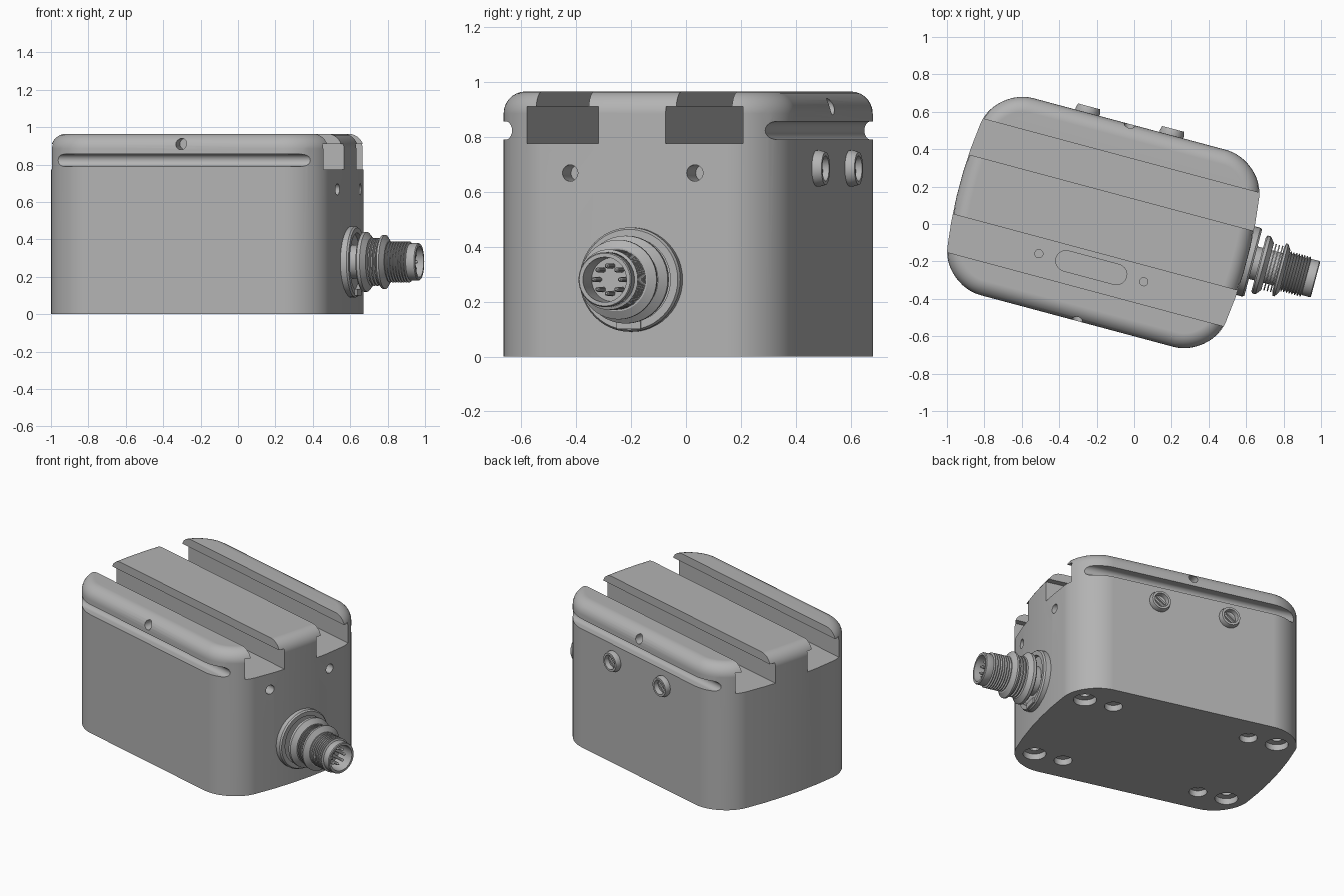
import bpy, bmesh, math
from math import sin, cos, pi, radians
from mathutils import Matrix, Vector

cube = bpy.data.objects.get("Cube")
if cube:
    bpy.data.objects.remove(cube, do_unlink=True)

# The whole unit is turned about the vertical axis
PLACE = Matrix.Translation((-0.164, 0.008, 0)) @ Matrix.Rotation(radians(-15), 4, 'Z')
X, Y, Z = Vector((1, 0, 0)), Vector((0, 1, 0)), Vector((0, 0, 1))

grey = bpy.data.materials.new("plain grey")
grey.use_nodes = True
grey.diffuse_color = (0.45, 0.45, 0.45, 1)
grey.node_tree.nodes["Principled BSDF"].inputs["Base Color"].default_value = grey.diffuse_color


def finish(name, bm):
    bmesh.ops.remove_doubles(bm, verts=bm.verts, dist=1e-5)
    bmesh.ops.recalc_face_normals(bm, faces=bm.faces)
    mesh = bpy.data.meshes.new(name)
    bm.to_mesh(mesh)
    bm.free()
    mesh.materials.append(grey)
    obj = bpy.data.objects.new(name, mesh)
    obj.matrix_world = PLACE
    bpy.context.collection.objects.link(obj)
    return obj


def lathe(name, profile, pos, axis, seg=32):
    """Closed solid turned from (radius, height) points along an axis."""
    m = Matrix.Translation(pos) @ Z.rotation_difference(axis).to_matrix().to_4x4()
    bm = bmesh.new()
    rings = [[bm.verts.new(m @ Vector((r * cos(2 * pi * i / seg), r * sin(2 * pi * i / seg), h)))
              for i in range(seg)] for r, h in profile if r > 0]
    for a, b in zip(rings, rings[1:]):
        for i in range(seg):
            j = (i + 1) % seg
            bm.faces.new((a[i], a[j], b[j], b[i]))
    bm.faces.new(rings[0])
    bm.faces.new(rings[-1])
    return finish(name, bm)


def prism(name, points, vec):
    """Extrude a closed outline of 3D points along a vector."""
    bm = bmesh.new()
    face = bm.faces.new([bm.verts.new(p) for p in points])
    out = bmesh.ops.extrude_face_region(bm, geom=[face])
    bmesh.ops.translate(bm, vec=vec, verts=[v for v in out["geom"] if isinstance(v, bmesh.types.BMVert)])
    return finish(name, bm)


def capsule(half, r, n=10):
    """Outline of a slot with round ends."""
    return [(s * (half + r * cos(t)), s * r * sin(t))
            for s in (1, -1) for t in [-pi / 2 + pi * i / n for i in range(n + 1)]]


def cut(body, tool):
    mod = body.modifiers.new("cut", 'BOOLEAN')
    mod.operation, mod.solver, mod.object = 'DIFFERENCE', 'EXACT', tool
    bpy.context.view_layer.objects.active = body
    bpy.ops.object.modifier_apply(modifier=mod.name)
    bpy.data.objects.remove(tool, do_unlink=True)


def smooth(obj, angle=30):
    bpy.ops.object.select_all(action='DESELECT')
    obj.select_set(True)
    bpy.context.view_layer.objects.active = obj
    bpy.ops.object.shade_smooth_by_angle(angle=radians(angle))


# Housing: rounded rectangle with gently bowed ends and a rounded top rim
HL, HW, R, H = 0.735, 0.545, 0.2, 0.965
outline = []
for k, (sx, sy) in enumerate(((1, 1), (-1, 1), (-1, -1), (1, -1))):
    for i in range(13):
        t = pi / 2 * (k + i / 12)
        outline.append((sx * (HL - R) + R * cos(t), sy * (HW - R) + R * sin(t)))
    if k in (1, 3):
        outline += [(sx * HL, sy * (HW - R) * f) for f in (0.6, 0.2, -0.2, -0.6)]
outline = [(x * (1 + 0.06 / HL * (1 - (y / HW) ** 2)), y, 0) for x, y in outline]
body = prism("housing", outline, Z * H)
bm = bmesh.new()
bm.from_mesh(body.data)
rim = [e for e in bm.edges if all(v.co.z > H - 0.01 for v in e.verts)]
bmesh.ops.bevel(bm, geom=rim, offset=0.08, segments=7, profile=0.5, affect='EDGES')
bm.to_mesh(body.data)
bm.free()

# Two T-slots through the top and a round-bottomed groove along each long side
tee = [(-0.14, 0.775), (0.14, 0.775), (0.14, 0.91), (0.102, 0.91),
       (0.102, 1.1), (-0.102, 1.1), (-0.102, 0.91), (-0.14, 0.91)]
for s in (1, -1):
    cut(body, prism("slot_cutter", [(-1, s * 0.267 + y, z) for y, z in tee], X * 2))
    cut(body, prism("groove_cutter", [(-1, s * 0.58 + y, 0.823 + z) for y, z in capsule(0.07, 0.033)], X * 2))
    # Rail hole and end hole
    cut(body, lathe("hole_cutter", [(0.03, -0.09), (0.03, 0.1)], (0, s * 0.545, 0.91), Y * s, 20))
    cut(body, lathe("hole_cutter", [(0.03, -0.12), (0.03, 0.1)], (0.78, s * 0.235, 0.668), X, 20))

# Pocket with two pin holes in the floor of the front slot
cut(body, prism("pocket_cutter", [(x, -0.25 + y, 0.7) for x, y in capsule(0.14, 0.055)], Z * 0.1))
for s in (1, -1):
    cut(body, lathe("pin_hole_cutter", [(0.022, -0.05), (0.022, 0.02)], (s * 0.29, -0.25, 0.775), Z, 16))

# Counterbored mounting holes underneath
for sx in (1, -1):
    for sy in (1, -1):
        for x, r in ((0.64, 0.07), (0.45, 0.055)):
            steps = [(r, -0.05), (r, 0.04), (r * 0.5, 0.045), (r * 0.5, 0.12)]
            cut(body, lathe("bore_cutter", steps, (sx * x, sy * 0.36, 0), Z, 24))
smooth(body)
body.modifiers.new("even shading", 'WEIGHTED_NORMAL').keep_sharp = True

# Two screw sockets on the back
for i, x in enumerate((-0.235, 0.23)):
    pos = (x, HW, 0.685)
    ring = lathe("screw_socket_%d" % (i + 1),
                 [(0.06, -0.03), (0.067, 0.01), (0.06, 0.035), (0.046, 0.035), (0.042, 0.005)], pos, Y)
    smooth(ring)
    a = radians(40)
    for o in (-0.012, 0.012):
        bar = [(x + u * cos(a) - w * sin(a), HW, 0.685 + u * sin(a) + w * cos(a))
               for u, w in ((-0.035, o - 0.006), (0.035, o - 0.006), (0.035, o + 0.006), (-0.035, o + 0.006))]
        prism("screw_slot_edge", bar, Y * 0.015)

# Connector: flange, collar, rings, hex nut, threaded plug and pins
AX = 0.28
base = Vector((0, 0, AX))
flange = lathe("connector_flange", [(0.19, 0.74), (0.19, 0.82), (0.183, 0.83), (0.155, 0.83), (0.155, 0.805)],
               base, X, 48)
collar = lathe("connector_collar", [(0.09, 0.8), (0.09, 0.86), (0.15, 0.86), (0.16, 0.868), (0.16, 0.885),
                                    (0.13, 0.91), (0.09, 0.91)], base, X, 40)
rings = [(0.09, 0.9)]
for i in range(3):
    h = 0.92 + i * 0.018
    rings += [(0.09, h), (0.128, h), (0.128, h + 0.007), (0.09, h + 0.007)]
spring = lathe("connector_rings", rings + [(0.09, 0.98)], base, X, 40)
nut = lathe("connector_nut", [(0.12, 0.968), (0.145, 0.974), (0.145, 0.986), (0.115, 1.005)], base, X, 40)

thread = [(0.095, 0.99)]
for i in range(8):
    h = 1.005 + i * 0.015
    thread += [(0.098, h), (0.11, h + 0.005), (0.11, h + 0.009), (0.098, h + 0.014)]
thread += [(0.1, 1.128), (0.1, 1.17), (0.096, 1.175), (0.082, 1.175), (0.08, 1.06)]
plug = lathe("connector_plug", thread, base, X, 40)
for part in (flange, collar, spring, nut, plug):
    smooth(part)

for i in range(8):
    t = 2 * pi * i / 8
    smooth(lathe("contact_pin_%d" % (i + 1), [(0.009, 1.05), (0.009, 1.14), (0.004, 1.15)],
                 (0, 0.05 * cos(t), AX + 0.05 * sin(t)), X, 10))

# Key tab at the bottom of the flange
prism("flange_key", [(0.8, y, z) for y, z in ((-0.045, 0.1), (0.045, 0.1), (0.045, 0.135), (-0.045, 0.135))],
      X * 0.04)
